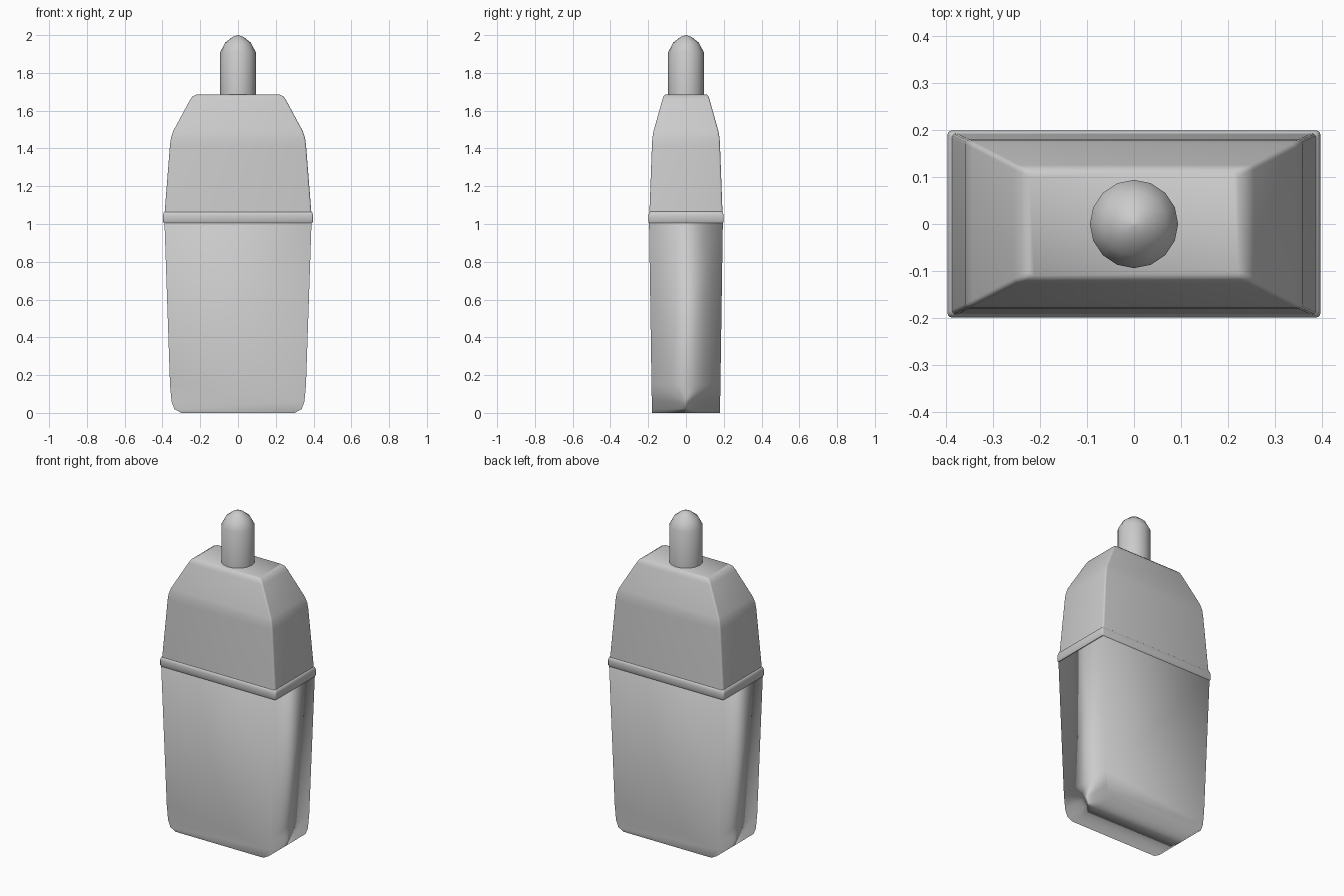
import bpy, bmesh, math

cube = bpy.data.objects.get("Cube")
if cube:
    bpy.data.objects.remove(cube, do_unlink=True)

grey = bpy.data.materials.new("light grey")
grey.use_nodes = True
color = (0.6, 0.6, 0.6, 1)
grey.diffuse_color = color
grey.node_tree.nodes["Principled BSDF"].inputs["Base Color"].default_value = color


def rect_ring(hx, hy, z, r):
    """Rectangle outline with small rounded corners."""
    pts = []
    for k, (sx, sy) in enumerate([(1, 1), (-1, 1), (-1, -1), (1, -1)]):
        for step in range(4):
            a = math.radians(90 * k + 30 * step)
            pts.append((sx * (hx - r) + r * math.cos(a),
                        sy * (hy - r) + r * math.sin(a), z))
    return pts


def circle_ring(r, z, sides=16):
    return [(r * math.cos(math.tau * i / sides),
             r * math.sin(math.tau * i / sides), z) for i in range(sides)]


def loft(name, rings, angle=None):
    """Skin a stack of outlines and close both ends."""
    bm = bmesh.new()
    loops = [[bm.verts.new(p) for p in ring] for ring in rings]
    for low, high in zip(loops, loops[1:]):
        n = len(low)
        for i in range(n):
            j = (i + 1) % n
            bm.faces.new((low[i], low[j], high[j], high[i]))
    bm.faces.new(loops[0][::-1])
    bm.faces.new(loops[-1])
    bmesh.ops.recalc_face_normals(bm, faces=bm.faces)
    mesh = bpy.data.meshes.new(name)
    bm.to_mesh(mesh)
    bm.free()
    mesh.materials.append(grey)
    obj = bpy.data.objects.new(name, mesh)
    bpy.context.collection.objects.link(obj)
    bpy.ops.object.select_all(action='DESELECT')
    obj.select_set(True)
    bpy.context.view_layer.objects.active = obj
    if angle:
        bpy.ops.object.shade_smooth_by_angle(angle=math.radians(angle))
    else:
        bpy.ops.object.shade_smooth()
    return obj


# Lower case: tapered slab with rounded bottom corners, softly shaded all round
half = [(0.30, 0), (0.337, 0.02), (0.352, 0.06), (0.36, 0.15), (0.39, 1.03)]
outline = half + [(-x, z) for x, z in reversed(half)]
panels = [[(x, side * (0.18 + 0.015 * z), z) for x, z in outline]
          for side in (-1, 1)]
body = loft("lower_case", panels)
soft = body.modifiers.new("soft normals", 'WEIGHTED_NORMAL')
soft.mode = 'FACE_AREA'

# Rim band around the joint
loft("rim_band", [rect_ring(*s) for s in [
    (0.393, 0.195, 1.005, 0.008), (0.397, 0.199, 1.012, 0.008),
    (0.397, 0.199, 1.045, 0.008), (0.394, 0.196, 1.06, 0.008),
    (0.386, 0.188, 1.067, 0.008)]], 50)

# Upper case: slightly tapered walls, sloped shoulders, flat top
loft("upper_case", [rect_ring(*s) for s in [
    (0.390, 0.194, 1.04, 0.01), (0.360, 0.180, 1.42, 0.01),
    (0.355, 0.178, 1.455, 0.01), (0.344, 0.172, 1.49, 0.01),
    (0.255, 0.126, 1.655, 0.01), (0.242, 0.120, 1.675, 0.01),
    (0.222, 0.110, 1.685, 0.01)]], 50)

# Round-ended knob on top
loft("top_knob", [circle_ring(r, z) for r, z in [
    (0.094, 1.675), (0.094, 1.91), (0.068, 1.96),
    (0.03, 1.99), (0.002, 2.0)]], 60)
